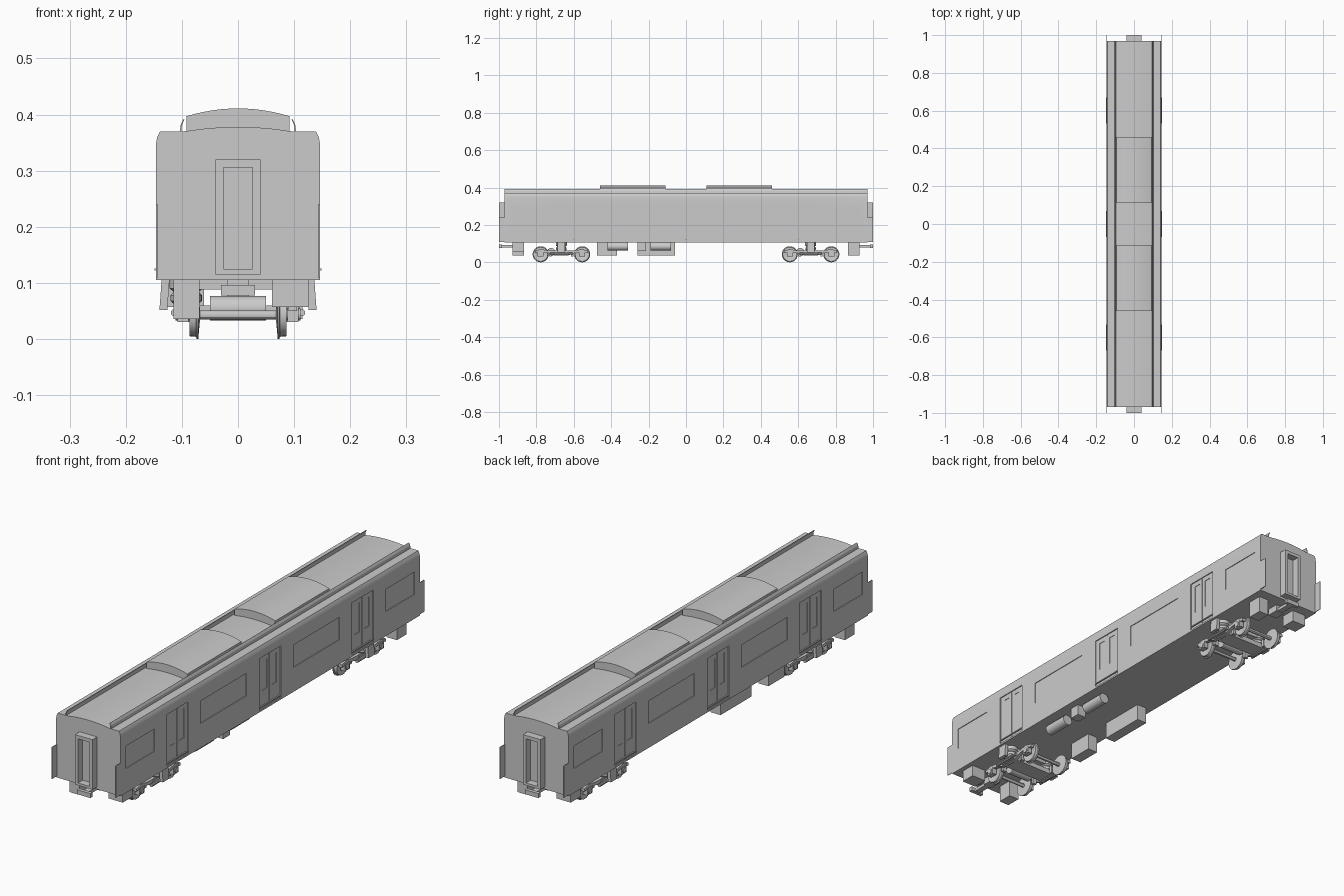
import bpy, math
from mathutils import Vector, Matrix

if "Cube" in bpy.data.objects:
    bpy.data.objects.remove(bpy.data.objects["Cube"])


def mesh_obj(name, verts, faces):
    me = bpy.data.meshes.new(name)
    me.from_pydata(verts, [], faces)
    me.update()
    ob = bpy.data.objects.new(name, me)
    bpy.context.collection.objects.link(ob)
    return ob


def boxes(name, ranges):
    """One object made of axis-aligned boxes (x0, x1, y0, y1, z0, z1)."""
    v, f = [], []
    for x0, x1, y0, y1, z0, z1 in ranges:
        b = len(v)
        v += [(x, y, z) for z in (z0, z1) for x, y in ((x0, y0), (x1, y0), (x1, y1), (x0, y1))]
        f += [tuple(b + i for i in q) for q in ((3, 2, 1, 0), (4, 5, 6, 7), (0, 1, 5, 4),
                                                (1, 2, 6, 5), (2, 3, 7, 6), (3, 0, 4, 7))]
    return mesh_obj(name, v, f)


def prism(name, pts, a, b, axis='Y'):
    """Extrude an outline: (x, z) along Y, or (y, z) along X."""
    n = len(pts)
    put = (lambda p, t: (p[0], t, p[1])) if axis == 'Y' else (lambda p, t: (t, p[0], p[1]))
    v = [put(p, a) for p in pts] + [put(p, b) for p in pts]
    f = [tuple(range(n)), tuple(range(2 * n - 1, n - 1, -1))]
    f += [(i, i + n, (i + 1) % n + n, (i + 1) % n) for i in range(n)]
    ob = mesh_obj(name, v, f)
    bpy.context.view_layer.objects.active = ob
    bpy.ops.object.select_all(action='DESELECT')
    ob.select_set(True)
    bpy.ops.object.mode_set(mode='EDIT')
    bpy.ops.mesh.select_all(action='SELECT')
    bpy.ops.mesh.normals_make_consistent(inside=False)
    bpy.ops.object.mode_set(mode='OBJECT')
    return ob


def smooth(ob, angle=30):
    bpy.ops.object.select_all(action='DESELECT')
    ob.select_set(True)
    bpy.context.view_layer.objects.active = ob
    bpy.ops.object.shade_smooth_by_angle(angle=math.radians(angle))


def lathe(name, prof, centre, axis='X', n=24):
    """Revolve (radius, along) points around an X or Y axis."""
    v, f = [], []
    m = len(prof)
    for i in range(n):
        a = 2 * math.pi * i / n
        for r, t in prof:
            p = (t, r * math.cos(a), r * math.sin(a)) if axis == 'X' else (r * math.sin(a), t, r * math.cos(a))
            v.append(Vector(p) + Vector(centre))
        f += [(i * m + k, i * m + k + 1, (i + 1) % n * m + k + 1, (i + 1) % n * m + k) for k in range(m - 1)]
    f += [tuple(i * m for i in reversed(range(n))), tuple(i * m + m - 1 for i in range(n))]
    ob = mesh_obj(name, v, f)
    if prof[0][1] < prof[-1][1]:
        ob.data.flip_normals()
    smooth(ob)
    return ob


def rod(name, r, a, b, centre, axis='X', n=20):
    return lathe(name, [(r, a), (r, b)], centre, axis, n)


def arc(hw, edge, top, n=12):
    return [(hw * (1 - 2 * i / n), edge + (top - edge) * (1 - (1 - 2 * i / n) ** 2)) for i in range(n + 1)]


def cut(target, ranges):
    c = boxes("cutter", ranges)
    c.hide_render = True
    m = target.modifiers.new("cut", 'BOOLEAN')
    m.operation, m.solver, m.object = 'DIFFERENCE', 'EXACT', c
    bpy.context.view_layer.objects.active = target
    bpy.ops.object.modifier_apply(modifier=m.name)
    bpy.data.objects.remove(c)


def both(y0, y1, z0, z1, depth):
    return [(s * .15 if s < 0 else .146 - depth, -.146 + depth if s < 0 else .15, y0, y1, z0, z1) for s in (-1, 1)]


# Body shell with arched roof
side = [(.146, .105), (.146, .348), (.144, .36), (.139, .37), (.1, .37)]
body = prism("car_body", side + arc(.092, .3705, .378) + [(-x, z) for x, z in reversed(side)], -.97, .97)

# Window and door recesses, then the door glass and centre seams
doors = (-.6, 0, .6)
first = []
for y0, y1 in ((-.935, -.75), (-.45, -.152), (.152, .45), (.75, .935)):
    first += both(y0, y1, .205, .297, .003)
for d in doors:
    first += both(d - .069, d + .069, .112, .325, .004)
cut(body, first)
second = []
for d in doors:
    second += both(d - .047, d - .016, .185, .305, .006) + both(d + .016, d + .047, .185, .305, .006)
    second += both(d - .0015, d + .0015, .114, .323, .006)
cut(body, second)
smooth(body)

# Door steps
boxes("door_steps", [(min(s * .144, s * .149), max(s * .144, s * .149), d - .069, d + .069, .122, .126)
                     for s in (-1, 1) for d in doors])

# Roof units and long roof rails
for y0, y1 in ((-.46, -.11), (.11, .46)):
    smooth(prism("roof_unit", [(.092, .365)] + arc(.092, .397, .411) + [(-.092, .365)], y0, y1))
for s in (-1, 1):
    prism("roof_rail", [(s * x, z) for x, z in ((.104, .368), (.102, .382), (.097, .392), (.0955, .391),
                                               (.1, .381), (.101, .368))], -.97, .97)

# End fittings: gangway frame, side barriers, coupler, equipment boxes
for e in (-1, 1):
    def y_rng(a, b):
        return (min(e * a, e * b), max(e * a, e * b))
    out = y_rng(.965, 1)
    boxes("gangway_frame", [(-.04, -.026, *out, .115, .32), (.026, .04, *out, .115, .32),
                            (-.026, .026, *out, .306, .32), (-.026, .026, *out, .115, .125)])
    boxes("side_barriers", [(-.146, -.143, *out, .11, .24), (.143, .146, *out, .11, .24)])
    boxes("coupler", [(-.012, .012, *y_rng(.88, 1), .08, .093), (-.03, .03, *y_rng(.985, 1), .078, .096),
                      (-.02, .02, *y_rng(.87, .92), .078, .107)])
    lo = (-.115, -.069) if e < 0 else (.069, .115)
    hi = (.061, .126) if e < 0 else (-.126, -.061)
    boxes("end_equipment", [(*lo, *y_rng(.865, .927), .036, .107), (*hi, *y_rng(.865, .927), .057, .107)])

# Underfloor equipment
boxes("underfloor_boxes", [(-.115, -.069, -.475, -.37, .036, .107), (-.115, -.069, -.26, -.06, .036, .107),
                           (.075, .115, -.26, -.215, .06, .107)])
for y0, y1 in ((-.42, -.31), (-.19, -.08)):
    rod("air_tank", .022, y0, y1, (.09, 0, .085), 'Y')

# Bogies
for cy in (-.666, .666):
    for w in (-.111, .111):
        rod("axle", .008, -.1, .1, (0, cy + w, .043), 'X', 12)
        for s in (-1, 1):
            lathe("wheel", [(.012, s * .068), (.034, s * .07), (.043, s * .07), (.043, s * .0735), (.039, s * .075),
                            (.038, s * .086), (.031, s * .086), (.014, s * .081)], (0, cy + w, .043), 'X', 28)
            # axle box with its two springs
            x0, x1 = sorted((s * .088, s * .108))
            boxes("axle_box", [(x0, x1, cy + w - .016, cy + w + .016, .03, .058)])
            rod("axle_cap", .011, x0 - .003, x1 + .003, (0, cy + w, .044), 'X', 14)
    for s in (-1, 1):
        # cranked side frame
        frame = [(-.142, .05), (-.142, .062), (-.11, .07), (-.075, .064), (-.045, .062), (0, .064)]
        under = [(0, .036), (-.04, .038), (-.07, .05), (-.11, .056)]
        pts = frame + [(-y, z) for y, z in reversed(frame[:-1])]
        pts += [(-y, z) for y, z in reversed(under)] + under[1:]
        x0, x1 = sorted((s * .09, s * .105))
        prism("bogie_side_frame", [(cy + y, z) for y, z in pts], x0, x1, 'X')
        # air spring, brackets and brake pads
        spring = lathe("air_spring", [(.02, .06), (.028, .068), (.028, .078), (.022, .084), (.03, .09), (.03, .107)],
                       (0, 0, 0), 'X', 20)
        spring.matrix_world = Matrix.Translation((s * .092, cy, 0)) @ Matrix.Rotation(-math.pi / 2, 4, 'Y')
        prism("body_bracket", [(s * x, z) for x, z in ((.122, .107), (.136, .107), (.14, .052), (.126, .052))],
              cy - .02, cy + .02)
        boxes("brake_gear", [(*sorted((s * .07, s * .088)), cy + t * .058 - .006, cy + t * .058 + .006, .03, .062)
                             for t in (-1, 1)])
        rod("damper", .006, -.06, .06, (s * .114, cy, .047), 'Y', 10)
    boxes("bogie_bolster", [(-.11, .11, cy - .035, cy + .035, .04, .06), (-.1, .1, cy - .022, cy + .022, .088, .107),
                            (-.02, .02, cy - .02, cy + .02, .055, .095)])
    rod("traction_motor", .022, -.05, .05, (0, cy - .055, .055), 'X', 16)
